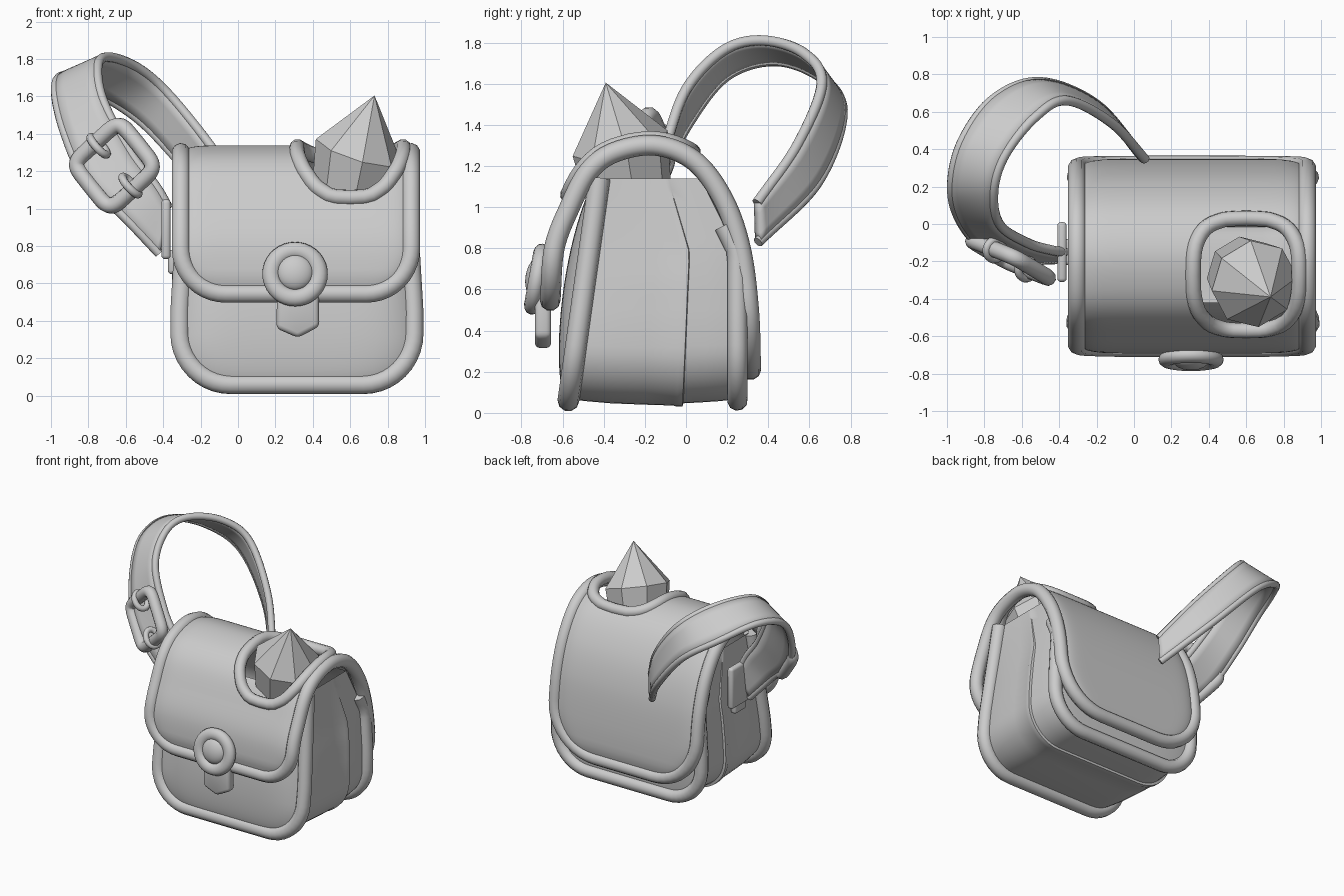
import bpy, bmesh, math
from mathutils import Vector

if "Cube" in bpy.data.objects:
    bpy.data.objects.remove(bpy.data.objects["Cube"])

grey = bpy.data.materials.new("plain grey")
grey.use_nodes = True
grey.diffuse_color = (0.6, 0.6, 0.6, 1)
grey.node_tree.nodes["Principled BSDF"].inputs["Base Color"].default_value = (0.6, 0.6, 0.6, 1)


def finish(ob, angle=40):
    ob.data.materials.append(grey)
    bpy.ops.object.select_all(action='DESELECT')
    ob.select_set(True)
    bpy.context.view_layer.objects.active = ob
    if ob.type == 'CURVE':
        bpy.ops.object.convert(target='MESH')
    if angle:
        bpy.ops.object.shade_smooth_by_angle(angle=math.radians(angle))


def from_bmesh(name, bm, angle=40):
    me = bpy.data.meshes.new(name)
    bm.to_mesh(me)
    bm.free()
    ob = bpy.data.objects.new(name, me)
    bpy.context.collection.objects.link(ob)
    finish(ob, angle)
    return ob


def sheet(name, rows, skip=None):
    """Quad grid through rows of points; faces whose centre passes skip are left out."""
    bm = bmesh.new()
    vs = [[bm.verts.new(p) for p in r] for r in rows]
    for r, s in zip(vs, vs[1:]):
        for j in range(len(r) - 1):
            quad = (r[j], r[j + 1], s[j + 1], s[j])
            mid = sum((v.co for v in quad), Vector()) / 4
            if not (skip and skip(mid)):
                bm.faces.new(quad)
    return from_bmesh(name, bm)


def tube(name, pts, radius, closed=False):
    cu = bpy.data.curves.new(name, 'CURVE')
    cu.dimensions = '3D'
    cu.bevel_depth = radius
    cu.bevel_resolution = 3
    cu.use_fill_caps = True
    sp = cu.splines.new('POLY')
    sp.points.add(len(pts) - 1)
    for q, p in zip(sp.points, pts):
        q.co = (*p, 1)
    sp.use_cyclic_u = closed
    ob = bpy.data.objects.new(name, cu)
    bpy.context.collection.objects.link(ob)
    finish(ob, 60)


def smooth(pts, n=10):
    """Catmull-Rom curve through the points."""
    p = [Vector(q) for q in pts]
    p = [2 * p[0] - p[1]] + p + [2 * p[-1] - p[-2]]
    out = []
    for a, b, c, d in zip(p, p[1:], p[2:], p[3:]):
        for k in range(n):
            t = k / n
            out.append(0.5 * (2 * b + (c - a) * t + (2 * a - 5 * b + 4 * c - d) * t * t
                              + (3 * b - a - 3 * c + d) * t ** 3))
    return out + [p[-2]]


def lerp(a, b, t):
    return a + (b - a) * t


def corner(d, w, r):
    """Half width of a rounded rectangle at distance d from its end."""
    return w if d >= r else w - r + math.sqrt(max(0, r * r - (r - d) ** 2))


def rounded_steps(r, n=10):
    return [r * (1 - math.cos(math.pi / 2 * k / n)) for k in range(n)]


CX, W = 0.315, 0.625
ACROSS = [math.sin(math.pi / 2 * (-1 + k / 26)) * 0.3 + (-1 + k / 26) * 0.7 for k in range(53)]

# ---- bag body: bulged front and back panels, gusset, piping ----
BOTTOM, TOP, R = 0.06, 1.14, 0.27
heights = [BOTTOM + d for d in rounded_steps(R)] + [lerp(BOTTOM + R, TOP, k / 14) for k in range(15)]


def front_y(z):
    return -0.58 + 0.14 * z


def back_y(z):
    return 0.25 - 0.5 * max(0, z - 0.78)


def half(z):
    return corner(z - BOTTOM, W, R) - 0.06 * max(0, z - 0.45)


def panel(name, y_of, out, zs):
    rows = []
    for z in zs:
        lift = math.sin(math.pi * (z - BOTTOM) / (TOP - BOTTOM)) ** 0.5 if BOTTOM < z < TOP else 0
        rows.append([(CX + a * half(z), y_of(z) + out * lift * (1 - a ** 6), z) for a in ACROSS])
    sheet(name, rows)


panel("front_panel", front_y, -0.1, heights)
panel("back_panel", back_y, 0.03, heights[::-1])

rim = [(CX - half(z), z) for z in heights[::-1]] + [(CX + half(z), z) for z in heights]
gusset = []
for t, bulge in [(1, 0), (.9, .02), (.8, .03), (.68, .04), (.675, .068), (.64, .07), (.62, .06),
                 (.45, .052), (.25, .04), (.1, .02), (0, 0)]:
    row = []
    for x, z in rim:
        s = 0.985 + bulge * min(1, max(0, (1.15 - z) / 0.5))
        row.append((CX + (x - CX) * s, lerp(front_y(z), back_y(z), t), z if z > 0.6 else 0.6 + (z - 0.6) * s))
    gusset.append(row)
sheet("gusset", gusset)
tube("front_piping", [(x, front_y(z), z) for x, z in rim], 0.053)
tube("back_piping", [(x, back_y(z), z) for x, z in rim if z < 0.95], 0.05)

# ---- flap: padded sheet over the top, rounded at both ends, with an opening ----
profile = smooth([(0, -0.66, 0.545), (0, -0.64, 0.8), (0, -0.565, 1.0), (0, -0.475, 1.17),
                  (0, -0.35, 1.265), (0, -0.15, 1.3), (0, 0.04, 1.225), (0, 0.18, 1.04),
                  (0, 0.265, 0.8), (0, 0.305, 0.5), (0, 0.315, 0.21)], 16)
lengths = [0]
for p, q in zip(profile, profile[1:]):
    lengths.append(lengths[-1] + (q - p).length)
TOTAL = lengths[-1]


def on_flap(d, a):
    """Point of the flap at length d, padded outwards away from its edges."""
    k = next((i for i in range(1, len(lengths)) if d <= lengths[i]), len(lengths) - 1)
    p, q = profile[k - 1], profile[k]
    t = (q - p).normalized()
    pad = 0.037 * (1 - abs(a) ** 14) * min(1, max(0, min(d, TOTAL - d)) / 0.1) ** 0.5
    return p.lerp(q, (d - lengths[k - 1]) / (lengths[k] - lengths[k - 1])) + pad * Vector((0, -t.z, t.y))


FR, BR = 0.24, 0.36
dist = rounded_steps(FR) + [lerp(FR, TOTAL - BR, k / 64) for k in range(65)]
dist += [TOTAL - d for d in rounded_steps(BR)[::-1]]
flap_rows = []
for d in dist:
    h = min(corner(d, W - 0.01, FR), corner(TOTAL - d, W - 0.01, BR))
    flap_rows.append([on_flap(d, a) + Vector((CX - 0.005 + a * h, 0, 0)) for a in ACROSS])

HX, HY, HA, HB, HE = 0.6, -0.27, 0.285, 0.3, 3


def in_opening(c):
    return c.z > 0.9 and abs((c.x - HX) / HA) ** HE + abs((c.y - HY) / HB) ** HE < 1


sheet("flap", flap_rows, in_opening)
tube("flap_piping", [r[0] for r in flap_rows] + [r[-1] for r in flap_rows[::-1]], 0.05, True)

crest = [on_flap(TOTAL * k / 600, 0.9) for k in range(600)]
crest = [p for p in crest if p.z > 0.9]


def super_ring(n, e):
    for k in range(n):
        c, s = math.cos(2 * math.pi * k / n), math.sin(2 * math.pi * k / n)
        yield math.copysign(abs(c) ** (2 / e), c), math.copysign(abs(s) ** (2 / e), s)


opening = []
for u, v in super_ring(48, HE):
    p = min(crest, key=lambda c: abs(c.y - HY - HB * v))
    opening.append((HX + HA * u, p.y, p.z))
tube("opening_piping", opening, 0.042, True)

# ---- crystal: faceted spike leaning out of the opening ----
turn = Vector((0.09, -0.07, 0.29)).to_track_quat('Z', 'Y')
bm = bmesh.new()
rings = []
for centre, rad in (((0.58, -0.26, 0.97), 0.2), ((0.645, -0.32, 1.31), 0.24)):
    rings.append([bm.verts.new(Vector(centre) + turn @ Vector((rad * math.cos(k * math.pi / 4),
                                                               rad * math.sin(k * math.pi / 4), 0)))
                  for k in range(8)])
tip = bm.verts.new((0.73, -0.39, 1.605))
bm.faces.new(rings[0][::-1])
for k in range(8):
    j = (k + 1) % 8
    bm.faces.new((rings[0][k], rings[0][j], rings[1][j], rings[1][k]))
    bm.faces.new((rings[1][k], rings[1][j], tip))
from_bmesh("crystal", bm, 0)

# ---- clasp: ring, domed stud and pointed tab ----
TILT = math.radians(80)
bpy.ops.mesh.primitive_torus_add(major_radius=0.128, minor_radius=0.047, major_segments=36,
                                 location=(0.305, -0.725, 0.65), rotation=(TILT, 0, 0))
bpy.context.object.name = "clasp_ring"
bpy.context.object.scale.z = 0.85
finish(bpy.context.object)
bpy.ops.mesh.primitive_uv_sphere_add(radius=0.1, segments=24, ring_count=12,
                                     location=(0.305, -0.725, 0.66), rotation=(TILT, 0, 0))
bpy.context.object.name = "clasp_stud"
bpy.context.object.scale.z = 0.55
finish(bpy.context.object)


def slab(name, outline, thickness, bevel):
    """Bevelled plate from a flat outline of points."""
    bm = bmesh.new()
    bm.faces.new([bm.verts.new(p) for p in outline])
    ob = from_bmesh(name, bm)
    m = ob.modifiers.new("thickness", 'SOLIDIFY')
    m.thickness, m.offset = thickness, 0
    b = ob.modifiers.new("bevel", 'BEVEL')
    b.width, b.segments = bevel, 3


slab("clasp_tab", [(0.205, -0.695, 0.36), (0.32, -0.695, 0.31), (0.435, -0.695, 0.37),
                   (0.43, -0.695, 0.6), (0.21, -0.695, 0.6)], 0.08, 0.025)

# ---- shoulder strap: ribbon between two edge curves ----
upper = smooth([(0.06, 0.345, 1.02), (-0.12, 0.54, 1.3), (-0.36, 0.66, 1.6), (-0.53, 0.57, 1.75),
                (-0.69, 0.37, 1.81), (-0.75, 0.18, 1.76), (-0.72, 0.0, 1.57),
                (-0.57, -0.1, 1.29), (-0.44, -0.14, 1.12), (-0.37, -0.15, 1.0)])
lower = smooth([(0.05, 0.35, 0.83), (-0.2, 0.64, 1.12), (-0.5, 0.76, 1.45), (-0.75, 0.67, 1.62),
                (-0.92, 0.44, 1.71), (-0.975, 0.2, 1.64), (-0.93, 0.02, 1.42),
                (-0.81, -0.12, 1.15), (-0.61, -0.19, 0.96), (-0.42, -0.19, 0.76)])
strap = sheet("strap", [[a.lerp(b, k / 4) for k in range(5)] for a, b in zip(upper, lower)])
solid = strap.modifiers.new("thickness", 'SOLIDIFY')
solid.thickness, solid.offset = 0.045, 0
tube("strap_upper_edge", upper, 0.026)
tube("strap_lower_edge", lower, 0.026)

# ---- buckle: rounded square frame with two wrapped loops ----
C = Vector((-0.66, -0.19, 1.23))
U, V = Vector((0.125, -0.05, 0.115)), Vector((0.1, -0.06, -0.125))
tube("buckle_frame", [C + U * a + V * b for a, b in super_ring(40, 6)], 0.043, True)
n, v = U.cross(V).normalized(), V.normalized()
for name, side in (("upper_buckle_loop", -0.85), ("lower_buckle_loop", 0.85)):
    tube(name, [C + V * side + v * 0.065 * a + n * 0.05 * b for a, b in super_ring(20, 2)], 0.022, True)

# ---- side anchor holding the strap on the bag ----
for name, x, y0, y1, z0, z1 in (("strap_anchor", -0.385, -0.31, 0.01, 0.73, 1.05),
                                ("anchor_tab", -0.35, -0.22, -0.08, 0.65, 0.78)):
    slab(name, [(x, y0, z0), (x, y1, z0), (x, y1, z1), (x, y0, z1)], 0.05, 0.02)
